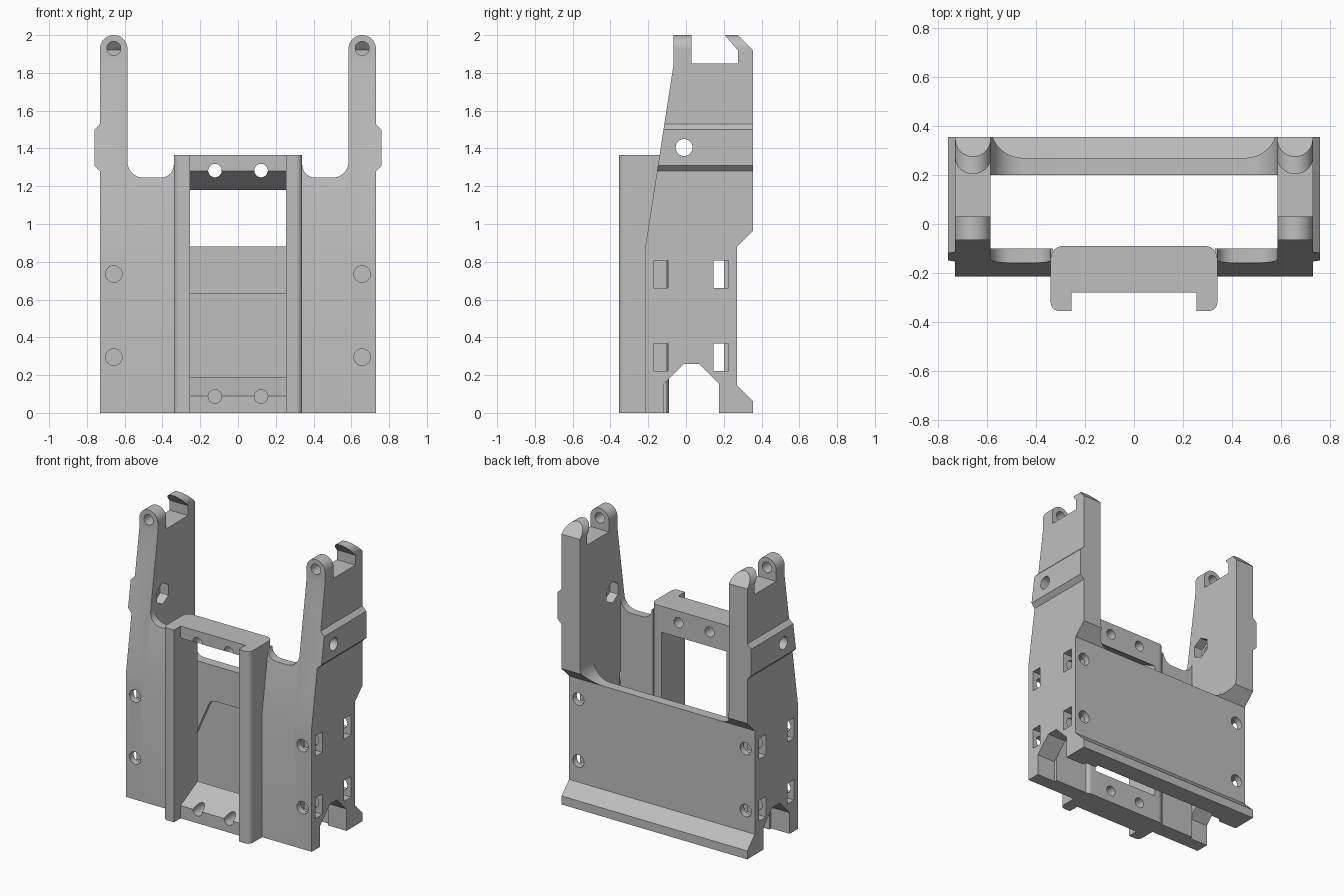
import bpy, bmesh
from math import sin, cos, pi

cube = bpy.data.objects.get("Cube")
if cube:
    bpy.data.objects.remove(cube, do_unlink=True)

grey = bpy.data.materials.new("plain_grey")
grey.use_nodes = True
grey.diffuse_color = (0.52, 0.52, 0.52, 1)
for node in grey.node_tree.nodes:
    if node.type == 'BSDF_PRINCIPLED':
        node.inputs["Base Color"].default_value = grey.diffuse_color


def prism(name, outline, axis, a, b):
    """Extrude a 2D outline along an axis from a to b."""
    place = {'x': lambda p, d: (d, p[0], p[1]),
             'y': lambda p, d: (p[0], d, p[1]),
             'z': lambda p, d: (p[0], p[1], d)}[axis]
    bm = bmesh.new()
    low = [bm.verts.new(place(p, a)) for p in outline]
    high = [bm.verts.new(place(p, b)) for p in outline]
    bm.faces.new(low)
    bm.faces.new(high)
    n = len(outline)
    for i in range(n):
        j = (i + 1) % n
        bm.faces.new((low[i], low[j], high[j], high[i]))
    bmesh.ops.recalc_face_normals(bm, faces=bm.faces)
    mesh = bpy.data.meshes.new(name)
    bm.to_mesh(mesh)
    bm.free()
    mesh.materials.append(grey)
    ob = bpy.data.objects.new(name, mesh)
    bpy.context.collection.objects.link(ob)
    return ob


def carve(ob, cutters, operation='DIFFERENCE'):
    """Apply booleans and discard the cutters."""
    for c in cutters:
        c.hide_render = True
        mod = ob.modifiers.new("cut", 'BOOLEAN')
        mod.operation, mod.solver, mod.object = operation, 'EXACT', c
        bpy.context.view_layer.update()
        result = ob.evaluated_get(bpy.context.evaluated_depsgraph_get())
        mesh = bpy.data.meshes.new_from_object(result)
        ob.modifiers.clear()
        ob.data = mesh
        bpy.data.objects.remove(c, do_unlink=True)
    return ob


def arc(cx, cy, r, start, end, steps=10):
    angles = [(start + (end - start) * i / steps) * pi / 180 for i in range(steps + 1)]
    return [(cx + r * cos(t), cy + r * sin(t)) for t in angles]


def hole(x, z, r, y0, y1):
    return prism("hole_cutter", arc(x, z, r, 0, 345, 23), 'y', y0, y1)


def rect(u0, u1, v0, v1):
    return [(u0, v0), (u1, v0), (u1, v1), (u0, v1)]


def flip(outline, s):
    return [(s * u, v) for u, v in outline]


INNER, OUTER, MID = 0.585, 0.73, 0.6575
SCREWS = (0.295, 0.735)

# Side silhouette with sloped front, hooked top and notched foot
side_profile = [(-.215, 0), (-.215, .88), (-.065, 1.85), (-.065, 2.02), (.03, 2.02),
                (.03, 1.85), (.275, 1.85), (.275, 1.92), (.187, 2.02), (.255, 2.02),
                (.355, 1.92), (.355, .965), (.27, .88), (.27, .145), (.355, .06),
                (.355, 0), (.175, 0), (.175, .155), (.07, .26), (-.01, .26),
                (-.12, .15), (-.12, 0)]
# Arm silhouette with outer band and rounded tip
arm_outline = [(INNER, -.1), (OUTER, -.1), (OUTER, 1.28), (.76, 1.31), (.76, 1.5),
               (OUTER, 1.53)] + arc(MID, 1.9275, .0725, 0, 180, 20)
# Front web with a filleted dip between arm and rail
web_profile = [(-.215, 0), (-.215, .88), (-.14, 1.365), (-.1, 1.365), (-.1, 0)]
web_outline = ([(.33, -.1), (INNER, -.1)] + arc(INNER - .085, 1.33, .085, 0, -90)
               + arc(.41, 1.315, .07, -90, -180) + [(.33, 1.315)])
# Rail section: rounded outer front and back corners
rail_section = ([(.255, -.28), (.255, -.355)] + arc(.305, -.32, .035, -90, 0)
                + arc(.29, -.14, .05, 0, 90) + [(.255, -.09)])

for s, side in ((1, "left"), (-1, "right")):
    wall = prism(side + "_side_wall", side_profile, 'x', s * .5, s * .8)
    carve(wall, [prism("arm_cutter", flip(arm_outline, s), 'y', -.6, .6)], 'INTERSECT')
    cutters = [hole(s * MID, 1.93, .037, -.2, .1),
               prism("pivot_cutter", arc(-.01, 1.405, .045, 0, 345, 23), 'x', s * .5, s * .85),
               prism("hex_cutter", arc(-.01, 1.405, .075, 30, 330, 5), 'x', s * .5, s * .65)]
    for z in SCREWS:
        cutters += [prism("slot_cutter", rect(y0, y1, z - .074, z + .072), 'x', s * .5, s * .85)
                    for y0, y1 in ((-.17, -.095), (.145, .225))]
        cutters += [hole(s * MID, z, .044, -.4, -.08), hole(s * MID, z, .044, .13, .5)]
    carve(wall, cutters)

    web = prism(side + "_front_web", web_profile, 'x', s * .3, s * .7)
    carve(web, [prism("web_cutter", flip(web_outline, s), 'y', -.6, .6)], 'INTERSECT')

    prism(side + "_rail", flip(rail_section, s), 'z', 0, 1.365)

# Cross bars joining the rails
bars = (("lower_cross_bar", [(-.28, 0), (-.28, .09), (-.09, .19), (-.09, 0)], .087),
        ("upper_cross_bar", [(-.28, 1.365), (-.28, 1.28), (-.09, 1.18), (-.09, 1.365)], 1.283))
for name, profile, z in bars:
    bar = prism(name, profile, 'x', -.255, .255)
    carve(bar, [hole(x, z, .036, -.5, .1) for x in (-.122, .122)])

# Back panel with flanged foot, filleted top corners and inner recess
back_profile = [(.2, 0), (.355, 0), (.355, .06), (.27, .145), (.27, .88),
                (.355, .965), (.355, 1.05), (.2, 1.05)]
back_outline = ([(-INNER, -.1), (INNER, -.1)] + arc(INNER - .13, 1.01, .13, 0, -90)
                + arc(.13 - INNER, 1.01, .13, -90, -180))
panel = prism("back_panel", back_profile, 'x', -.7, .7)
carve(panel, [prism("panel_cutter", back_outline, 'y', -.6, .6)], 'INTERSECT')
recess = ([(-.5, -.1), (.5, -.1), (.5, .3)] + arc(.31, .56, .07, 30, 90, 6)
          + arc(-.31, .56, .07, 90, 150, 6) + [(-.5, .3)])
carve(panel, [prism("recess_cutter", recess, 'y', .1, .225)])

# Smooth rounded surfaces while keeping sharp edges
bpy.ops.object.select_all(action='DESELECT')
for ob in bpy.context.scene.objects:
    if ob.type == 'MESH' and ob.data.materials and ob.data.materials[0] == grey:
        ob.select_set(True)
        bpy.context.view_layer.objects.active = ob
bpy.ops.object.shade_smooth_by_angle(angle=pi / 6)
